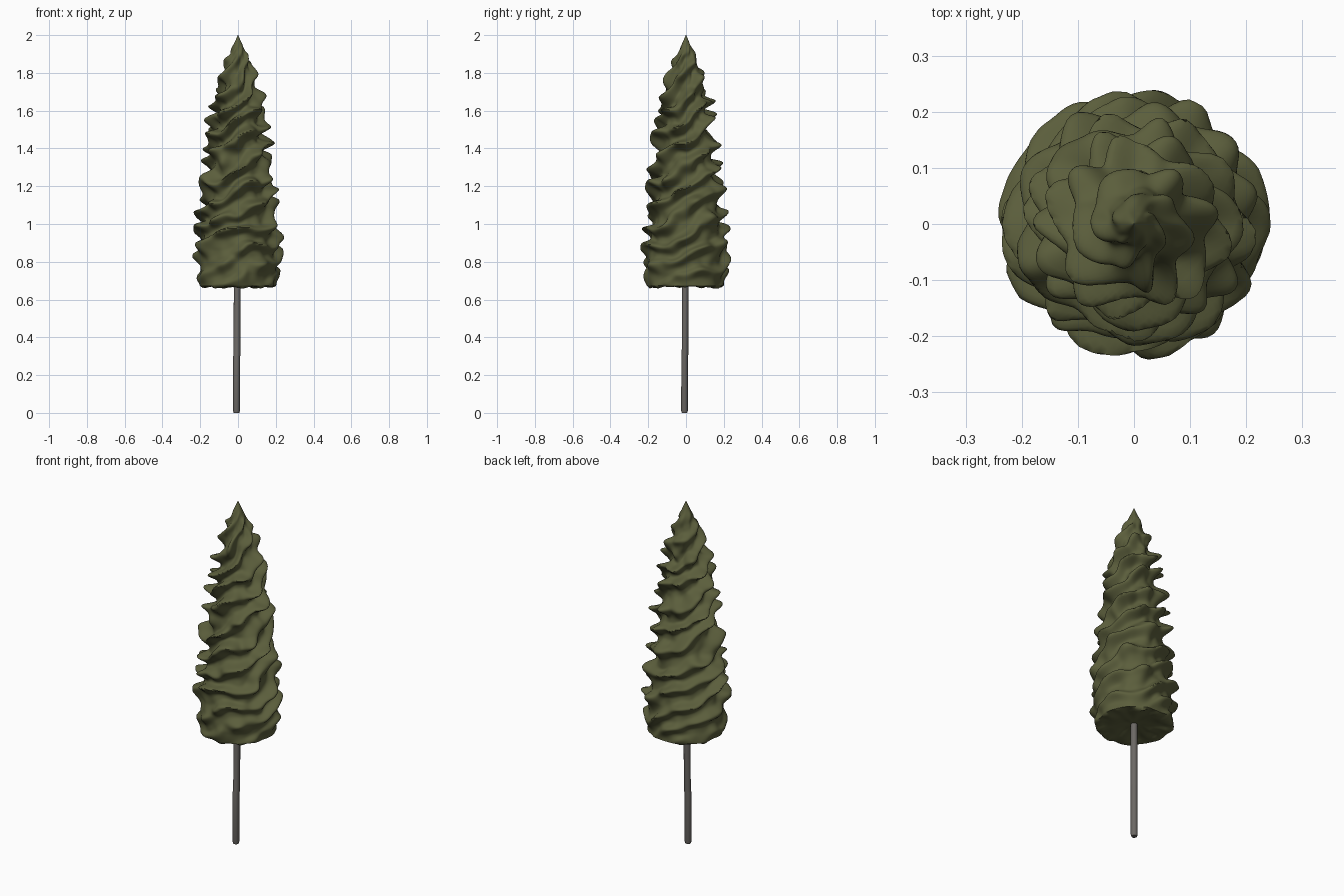
import bpy, bmesh, math
from mathutils import Vector, noise

if "Cube" in bpy.data.objects:
    bpy.data.objects.remove(bpy.data.objects["Cube"])


def material(name, color):
    m = bpy.data.materials.new(name)
    m.diffuse_color = (*color, 1)
    m.use_nodes = True
    m.node_tree.nodes["Principled BSDF"].inputs["Base Color"].default_value = m.diffuse_color
    return m


def make_object(name, bm, mat):
    bmesh.ops.recalc_face_normals(bm, faces=bm.faces[:])
    mesh = bpy.data.meshes.new(name)
    bm.to_mesh(mesh)
    bm.free()
    mesh.materials.append(mat)
    ob = bpy.data.objects.new(name, mesh)
    bpy.context.collection.objects.link(ob)
    return ob


def loft(name, rings, mat):
    bm = bmesh.new()
    loops = [[bm.verts.new(p) for p in ring] for ring in rings]
    n = len(loops[0])
    for a, b in zip(loops, loops[1:]):
        for i in range(n):
            j = (i + 1) % n
            bm.faces.new((a[i], a[j], b[j], b[i]))
    bm.faces.new(loops[0][::-1])
    bm.faces.new(loops[-1])
    return make_object(name, bm, mat)


def shade(ob, angle):
    bpy.ops.object.select_all(action='DESELECT')
    bpy.context.view_layer.objects.active = ob
    ob.select_set(True)
    bpy.ops.object.shade_smooth_by_angle(angle=math.radians(angle))


# Mean crown profile (z, radius), measured between the valleys and the tips
PROFILE = [(0.67, 0.205), (0.74, 0.212), (0.85, 0.215), (1.0, 0.198), (1.2, 0.175),
           (1.4, 0.151), (1.6, 0.123), (1.75, 0.094), (1.83, 0.073), (1.9, 0.045), (2.0, 0.001)]
TIER = 0.118


def profile_radius(z):
    for (z0, r0), (z1, r1) in zip(PROFILE, PROFILE[1:]):
        if z <= z1:
            return r0 + (r1 - r0) * (z - z0) / (z1 - z0)
    return PROFILE[-1][1]


def foliage_point(a, z):
    # Slanted, wavy branch tiers with soft lobes
    r = profile_radius(z)
    d = Vector((math.cos(a), math.sin(a), 0))
    p = d * (r * 0.6 + 0.08) + Vector((0, 0, z))
    wobble = noise.noise(p * 5) * 0.6 + noise.noise(p * 11 + Vector((5, 2, 9))) * 0.22
    phase = z / TIER - 4 * a / math.tau + wobble
    ridge = (0.5 + 0.5 * math.cos(math.tau * phase)) ** 1.5
    lobe = 0.75 + 0.25 * math.cos(5 * a + z * 22 + 3 * noise.noise(p * 6))
    fade = min(1, max(0, (1.95 - z) / 0.25)) * min(1, 0.25 + max(0, z - 0.67) / 0.25)
    amp = 0.058 + 0.016 * min(1, max(0, (z - 0.9) / 0.3))
    out = fade * (ridge * lobe - 0.4) * amp
    out += 0.012 * noise.noise(p * 15) * min(1, max(0, (1.98 - z) / 0.15))
    lift = fade * ridge * lobe * 0.012
    return d * min(max(r + out, 0.001), 0.243) + Vector((0, 0, min(z + lift, 2.0)))


# Crown: ragged underside rings, then the displaced side
SEGS, ROWS = 120, 190
angles = [math.tau * i / SEGS for i in range(SEGS)]
rings = []
for k in (0.03, 0.25, 0.45, 0.65, 0.8, 0.93):
    ring = []
    for a in angles:
        p = foliage_point(a, 0.67)
        drop = 0.016 * noise.noise(Vector((p.x * k, p.y * k, 0.3)) * 17)
        ring.append(Vector((p.x * k, p.y * k, 0.684 - 0.018 * k + drop)))
    rings.append(ring)
for i in range(ROWS + 1):
    z = 0.672 + 1.328 * i / ROWS
    rings.append([foliage_point(a, z) for a in angles])
foliage = loft("foliage", rings, material("foliage_green", (0.105, 0.112, 0.045)))
shade(foliage, 60)

# Trunk: slim pole, slightly kinked and off centre
trunk_rings = []
for z, x, r in [(0, -0.008, 0.015), (0.012, -0.008, 0.0185), (0.3, -0.007, 0.0185),
                (0.31, -0.005, 0.0185), (0.72, -0.004, 0.018)]:
    trunk_rings.append([(x + r * math.cos(math.tau * i / 10), x + r * math.sin(math.tau * i / 10), z)
                        for i in range(10)])
trunk = loft("trunk", trunk_rings, material("trunk_grey", (0.15, 0.14, 0.13)))
shade(trunk, 40)
